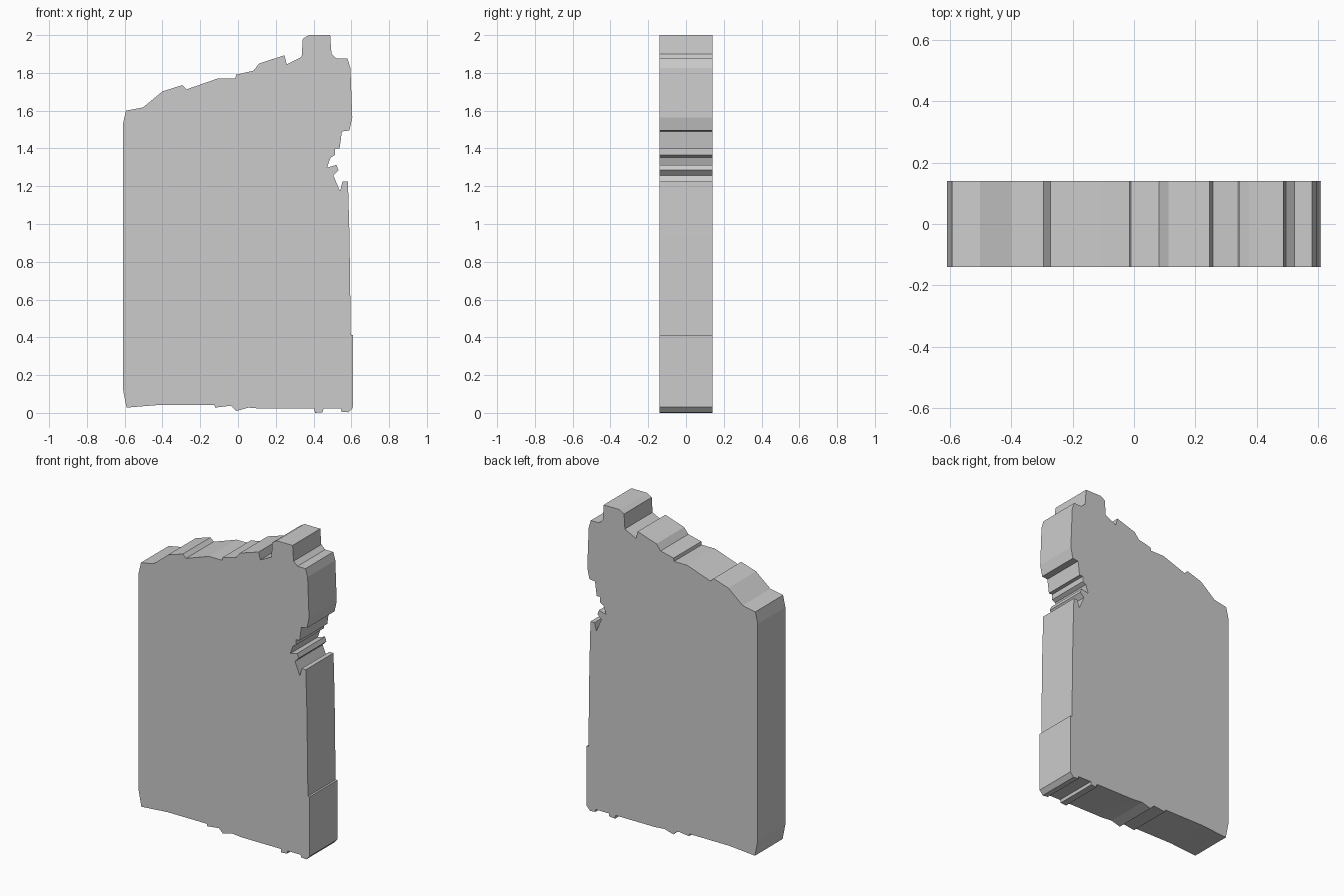
import bpy, bmesh

HALF_DEPTH = 0.141

# Broken slab outline (x, z), clockwise seen from the front
top_edge = [(-0.61, 1.527), (-0.593, 1.6), (-0.503, 1.617), (-0.4, 1.702), (-0.295, 1.735),
            (-0.272, 1.713), (-0.108, 1.77), (-0.014, 1.77), (-0.01, 1.79), (0.082, 1.812),
            (0.112, 1.85), (0.246, 1.893), (0.258, 1.845), (0.337, 1.885), (0.343, 1.98),
            (0.375, 2.0), (0.488, 2.0), (0.495, 1.9), (0.523, 1.875), (0.58, 1.875)]
right_edge = [(0.595, 1.825), (0.605, 1.565), (0.59, 1.495), (0.55, 1.49), (0.538, 1.4),
              (0.513, 1.4), (0.513, 1.365), (0.49, 1.352), (0.471, 1.298), (0.521, 1.313),
              (0.532, 1.285), (0.505, 1.257), (0.54, 1.173), (0.553, 1.224), (0.582, 1.224),
              (0.59, 0.945), (0.597, 0.413), (0.61, 0.413), (0.61, 0.03)]
bottom_edge = [(0.585, 0.003), (0.548, 0.006), (0.545, 0.022), (0.452, 0.022), (0.448, 0.003),
               (0.407, 0.0), (0.405, 0.022), (0.125, 0.022), (0.055, 0.028), (-0.008, 0.01),
               (-0.038, 0.038), (-0.12, 0.028), (-0.125, 0.043), (-0.405, 0.043),
               (-0.59, 0.028), (-0.61, 0.13)]

# Extrude the outline through the slab thickness
bm = bmesh.new()
front = bm.faces.new([bm.verts.new((x, -HALF_DEPTH, z))
                      for x, z in top_edge + right_edge + bottom_edge])
extruded = bmesh.ops.extrude_face_region(bm, geom=[front], use_keep_orig=True)
moved = [g for g in extruded["geom"] if isinstance(g, bmesh.types.BMVert)]
bmesh.ops.translate(bm, verts=moved, vec=(0, 2 * HALF_DEPTH, 0))
bmesh.ops.recalc_face_normals(bm, faces=bm.faces)

mesh = bpy.data.meshes.new("broken_stone_slab")
bm.to_mesh(mesh)
bm.free()
slab = bpy.data.objects.new("broken_stone_slab", mesh)
bpy.context.collection.objects.link(slab)
